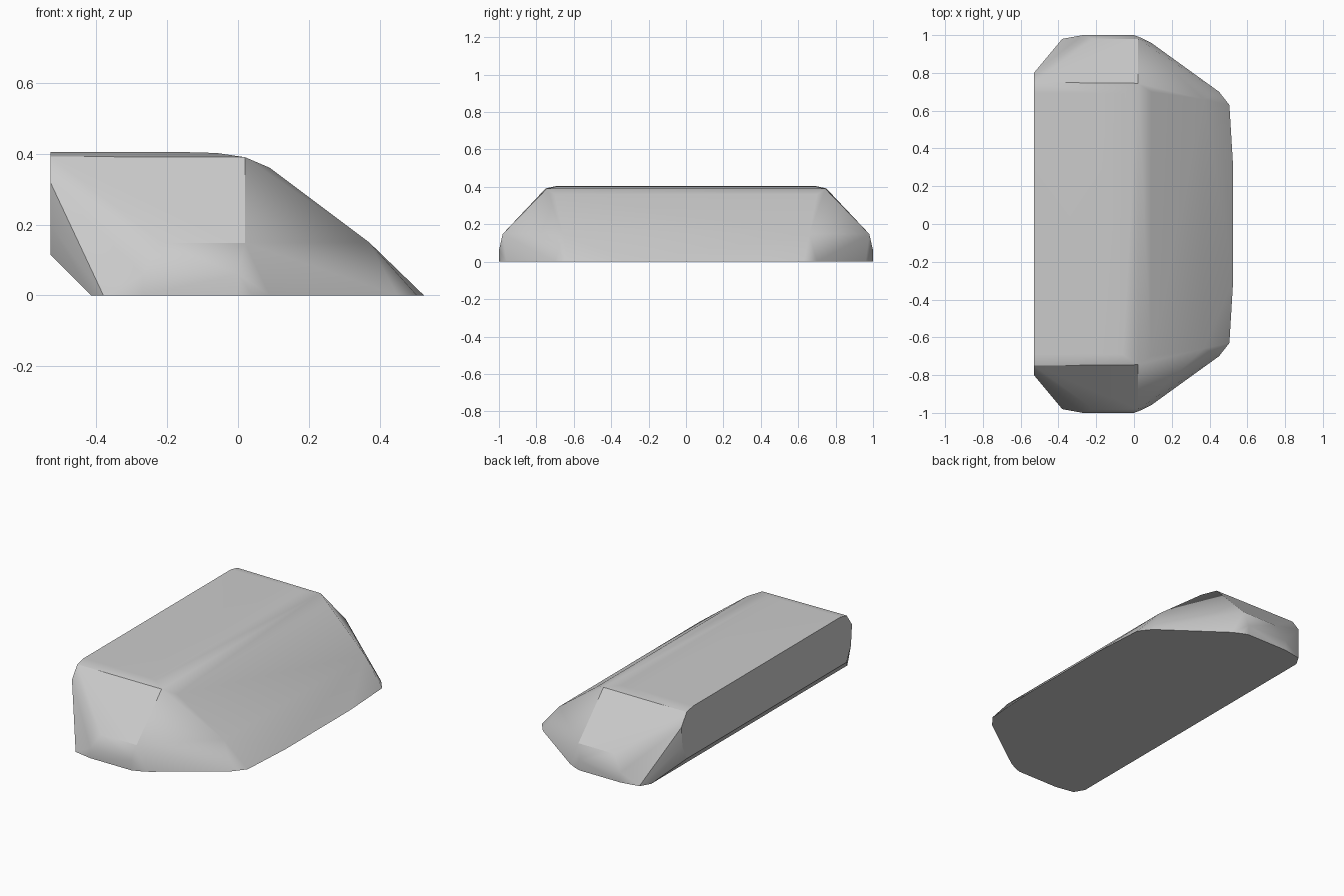
import bpy
import bmesh
import math

cube = bpy.data.objects.get("Cube")
if cube:
    bpy.data.objects.remove(cube, do_unlink=True)

# Corner points of one half of the wedge-shaped block
top = [(-.53, .69, .405), (-.17, .69, .405), (-.06, .69, .402),
       (-.53, .75, .392), (.02, .745, .39), (.09, .70, .36)]
end = [(-.215, .98, .148), (.02, .98, .148), (-.27, 1, .06), (0, 1, .06),
       (-.27, 1, 0), (0, 1, 0), (-.38, .98, 0), (.04, .985, 0), (.09, .96, 0)]
slope = [(.37, .66, .15), (.45, .70, 0), (.505, .63, 0), (.525, .30, 0)]
rear = [(-.53, .80, .32), (-.53, .79, .20), (-.53, .75, .115), (-.415, .92, 0)]

# Mirror the points and wrap them in a convex shell
bm = bmesh.new()
for x, y, z in top + end + slope + rear:
    for side in (1, -1):
        bm.verts.new((x, y * side, z))
hull = bmesh.ops.convex_hull(bm, input=bm.verts)
loose = {g for g in hull["geom_interior"] + hull["geom_unused"]
         if isinstance(g, bmesh.types.BMVert)}
bmesh.ops.delete(bm, geom=list(loose), context='VERTS')
bmesh.ops.dissolve_limit(bm, angle_limit=math.radians(1),
                         verts=bm.verts, edges=bm.edges)
bmesh.ops.recalc_face_normals(bm, faces=bm.faces)

# Smooth faces; crisp creases except on the rounded sloping corners
for face in bm.faces:
    face.smooth = True
for edge in bm.edges:
    middle = (edge.verts[0].co + edge.verts[1].co) / 2
    rounded = middle.x > .03 and middle.z > .01
    edge.smooth = rounded or edge.calc_face_angle(0) < math.radians(28)

mesh = bpy.data.meshes.new("wedge_block")
bm.to_mesh(mesh)
bm.free()
block = bpy.data.objects.new("wedge_block", mesh)
bpy.context.collection.objects.link(block)
weighted = block.modifiers.new("weighted_normals", 'WEIGHTED_NORMAL')
weighted.keep_sharp = True

# Plain grey surface
grey = bpy.data.materials.new("light_grey")
grey.use_nodes = True
grey.diffuse_color = (.6, .6, .6, 1)
for node in grey.node_tree.nodes:
    if node.type == 'BSDF_PRINCIPLED':
        node.inputs["Base Color"].default_value = (.6, .6, .6, 1)
mesh.materials.append(grey)
